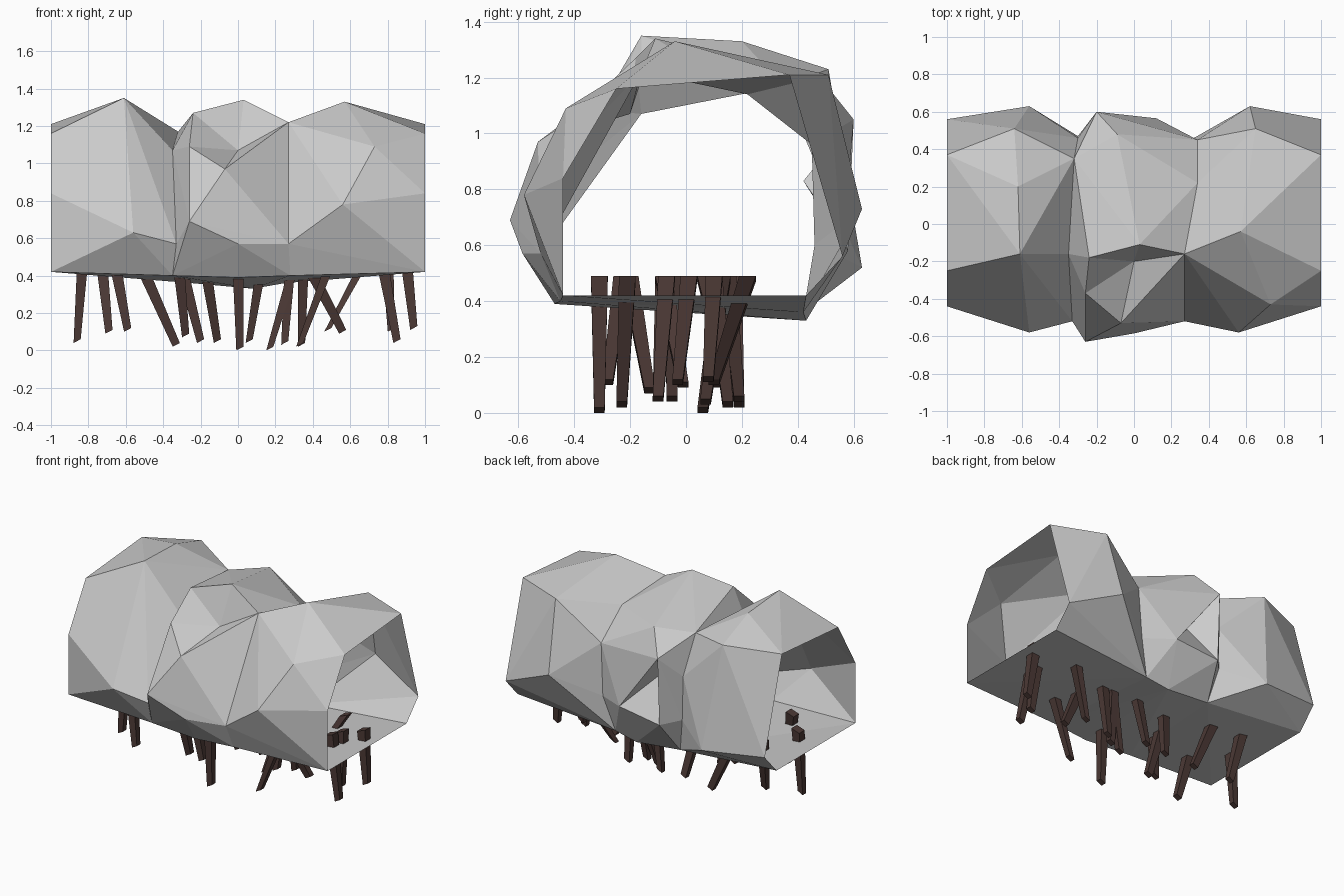
import bpy, bmesh
from mathutils import Vector

if "Cube" in bpy.data.objects:
    bpy.data.objects.remove(bpy.data.objects["Cube"])

# Cross-section rings where the bush is open (ends) or pinched (seams): (x, y, z)
end = [(-.44, .42), (-.44, .84), (-.25, 1.16), (.37, 1.21), (.56, .56), (.43, .42)]
end_left = [(-1, y, z) for y, z in end]
end_right = [(1, y, z) for y, z in end]
seam_left = [(-.35, -.45, .40), (-.33, -.52, .57), (-.35, -.16, 1.07), (-.32, .35, 1.17),
             (-.3, .46, .9), (-.3, .47, .6), (-.25, .42, .36)]
seam_right = [(.28, -.45, .40), (.27, -.52, .57), (.27, -.16, 1.22), (.34, .22, 1.14),
              (.34, .45, .96), (.32, .46, .6), (.25, .42, .36)]

# Outer corner points of each faceted clump
left = [(-.61, -.16, 1.35), (-.62, .2, 1.33), (-.64, .51, 1.23), (-.56, .63, .52),
        (-.56, -.58, .63)]
front_dent = [(.03, -.11, 1.34), (.27, -.16, 1.22), (-.07, -.53, .97), (-.26, -.37, 1.09),
              (-.24, -.18, 1.27)]
back_dent = [(-.2, .6, 1.05), (-.09, .48, 1.2), (.12, .565, .62), (-.2, .58, .58)]
middle = front_dent + back_dent + [(-.26, -.63, .69), (0, -.585, .57), (0, -.47, .39),
                                   (.08, .43, .33)]
right = [(.57, -.04, 1.33), (.73, -.43, 1.09), (.56, -.58, .78), (.65, .51, 1.21),
         (.62, .63, .73)]


def inside(face, pts):
    return all(any((v.co - Vector(p)).length < 1e-4 for p in pts) for v in face.verts)


def clump(total, ring_a, ring_b, points, hollows=()):
    """Hull of two rings and the points between, opened at both rings."""
    bm = bmesh.new()
    for p in dict.fromkeys(ring_a + ring_b + points):
        bm.verts.new(p)
    bmesh.ops.convex_hull(bm, input=bm.verts[:])
    caps = [f for f in bm.faces if inside(f, ring_a) or inside(f, ring_b)]
    bmesh.ops.delete(bm, geom=caps, context='FACES')
    bmesh.ops.delete(bm, geom=[v for v in bm.verts if not v.link_faces], context='VERTS')
    # Replace the facets inside each loop with a fan sunk to its centre
    for loop, centre in hollows:
        faces = [f for f in bm.faces if inside(f, loop)]
        if not faces:
            continue
        pairs = [tuple(e.verts) for f in faces for e in f.edges
                 if sum(g in faces for g in e.link_faces) == 1]
        bmesh.ops.delete(bm, geom=faces, context='FACES')
        c = bm.verts.new(centre)
        for a, b in pairs:
            bm.faces.new((a, b, c))
    me = bpy.data.meshes.new("part")
    bm.to_mesh(me)
    bm.free()
    total.from_mesh(me)
    bpy.data.meshes.remove(me)


def finish(bm, name, mat=None):
    bmesh.ops.recalc_face_normals(bm, faces=bm.faces[:])
    me = bpy.data.meshes.new(name)
    bm.to_mesh(me)
    bm.free()
    ob = bpy.data.objects.new(name, me)
    bpy.context.collection.objects.link(ob)
    if mat:
        me.materials.append(mat)


# Foliage: three clumps joined into one open tube
bm = bmesh.new()
clump(bm, end_left, seam_left, left)
clump(bm, seam_left, seam_right, middle,
      [(front_dent, (0, -.2, 1.07)), (back_dent, (-.08, .42, .83))])
clump(bm, seam_right, end_right, right)
bmesh.ops.remove_doubles(bm, verts=bm.verts[:], dist=1e-4)
finish(bm, "hedge_foliage")

# Stems: foot x, y, z then head x, y
stems = [(-.86, -.05, .05, -.83, -.05), (-.69, .11, .10, -.73, .2), (-.59, -.28, .11, -.66, -.23),
         (-.33, .19, .03, -.53, .17), (-.28, -.13, .08, -.32, -.2), (-.2, -.1, .05, -.31, -.08),
         (-.11, .17, .05, -.18, .07), (.01, -.31, .01, 0, -.31), (.06, .19, .05, .13, .15),
         (.17, .06, .01, .31, .13), (.25, .07, .04, .28, .13), (.34, .15, .03, .35, .1),
         (.33, -.23, .03, .5, -.21), (.56, -.01, .10, .36, -.08), (.48, .1, .11, .68, .22),
         (.85, -.1, .05, .77, -.07), (.82, -.03, .11, .8, .01), (.94, .08, .12, .9, .1)]
bark = bpy.data.materials.new("bark")
bark.diffuse_color = (.07, .04, .035, 1)
bark.use_nodes = True
bark.node_tree.nodes["Principled BSDF"].inputs["Base Color"].default_value = bark.diffuse_color
bm = bmesh.new()
for x, y, z, hx, hy in stems:
    rings = []
    for cx, cy, cz, w in ((x, y, z, .019), (hx, hy, .48, .03)):
        rings.append([bm.verts.new((cx + a * w, cy + b * w, cz + .01 * a))
                      for a, b in ((-1, -1), (1, -1), (1, 1), (-1, 1))])
    lo, hi = rings
    bm.faces.new(lo)
    bm.faces.new(hi)
    for k in range(4):
        n = (k + 1) % 4
        bm.faces.new((lo[k], lo[n], hi[n], hi[k]))
finish(bm, "stems", bark)
